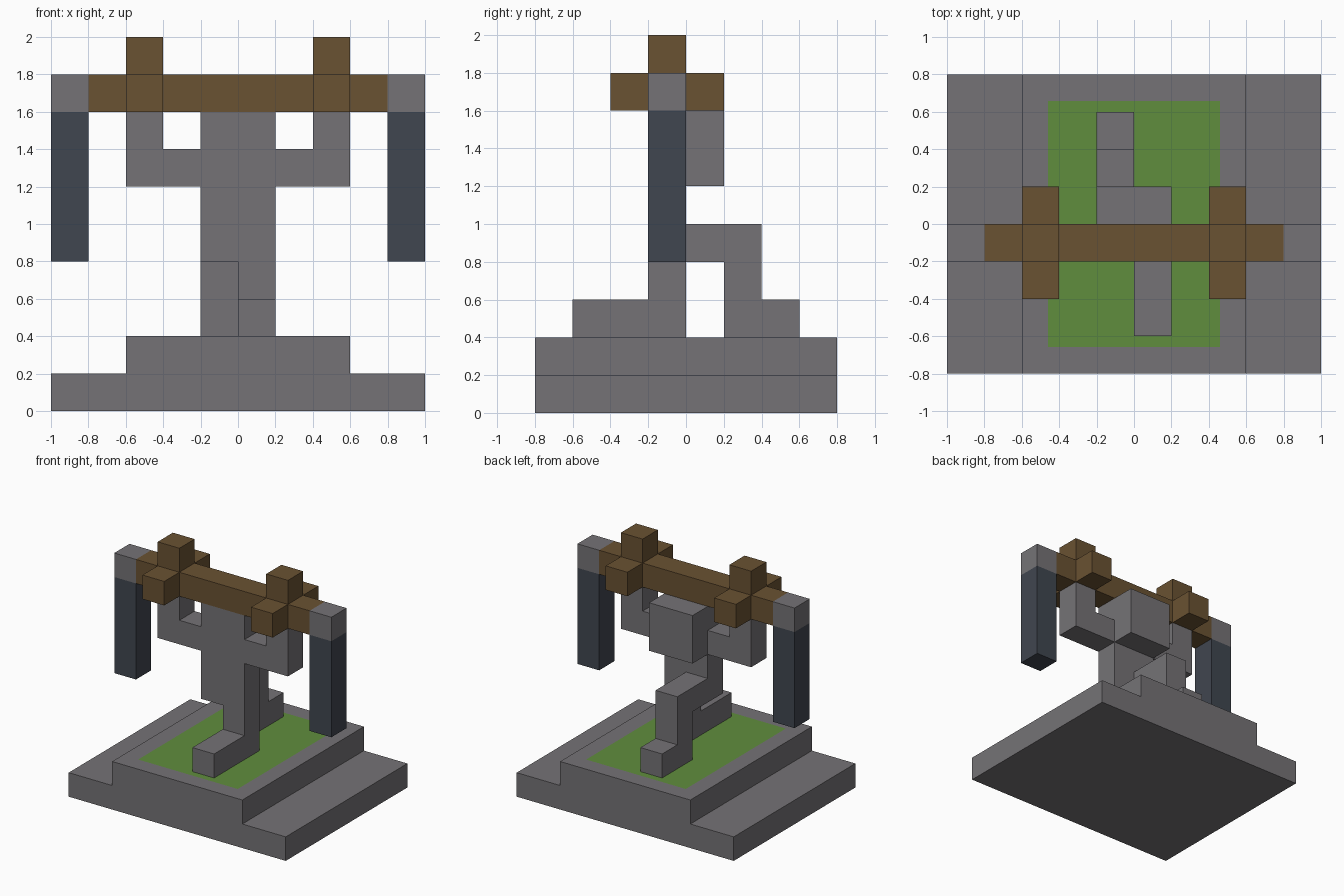
import bpy
import bmesh

U = 0.2  # size of one block; all parts below are measured in blocks

default = bpy.data.objects.get("Cube")
if default:
    bpy.data.objects.remove(default, do_unlink=True)


def make_material(name, rgb):
    mat = bpy.data.materials.new(name)
    mat.use_nodes = True
    colour = (*rgb, 1.0)
    mat.diffuse_color = colour
    mat.node_tree.nodes["Principled BSDF"].inputs["Base Color"].default_value = colour
    return mat


STONE = make_material("stone grey", (0.178, 0.171, 0.181))
WOOD = make_material("wood brown", (0.144, 0.084, 0.032))
GRASS = make_material("grass green", (0.117, 0.27, 0.048))
IRON = make_material("dark iron", (0.051, 0.061, 0.08))


def finish(name, bm, *materials):
    bmesh.ops.recalc_face_normals(bm, faces=bm.faces)
    mesh = bpy.data.meshes.new(name)
    bm.to_mesh(mesh)
    bm.free()
    for mat in materials:
        mesh.materials.append(mat)
    obj = bpy.data.objects.new(name, mesh)
    bpy.context.collection.objects.link(obj)
    return obj


def extruded(points, axis, start, end):
    """Extrude an outline along x (outline in y, z) or y (outline in x, z)."""
    bm = bmesh.new()
    if axis == "x":
        verts = [bm.verts.new((start * U, a * U, b * U)) for a, b in points]
        shift = ((end - start) * U, 0, 0)
    else:
        verts = [bm.verts.new((a * U, start * U, b * U)) for a, b in points]
        shift = (0, (end - start) * U, 0)
    face = bm.faces.new(verts)
    result = bmesh.ops.extrude_face_region(bm, geom=[face], use_keep_orig=True)
    moved = [g for g in result["geom"] if isinstance(g, bmesh.types.BMVert)]
    bmesh.ops.translate(bm, verts=moved, vec=shift)
    return bm


def mirrored(half):
    return half + [(-x, z) for x, z in reversed(half)]


def block(name, x, y, z, mat):
    outline = [(x[0], z[0]), (x[1], z[0]), (x[1], z[1]), (x[0], z[1])]
    return finish(name, extruded(outline, "y", *y), mat)


# Stepped plinth with an inset lawn on top
bm = extruded(mirrored([(5, 0), (5, 1), (3, 1), (3, 2)]), "y", -4, 4)
bmesh.ops.recalc_face_normals(bm, faces=bm.faces)
top = max(bm.faces, key=lambda f: f.calc_center_median().z)
bmesh.ops.inset_region(bm, faces=[top], thickness=U)
top.material_index = 1
finish("plinth", bm, STONE, GRASS)

# Torso, head front and raised arms in one outline
body = mirrored([(1, 4), (1, 6), (3, 6), (3, 8), (2, 8), (2, 7), (1, 7), (1, 8)])
finish("torso_and_arms", extruded(body, "y", -1, 0), STONE)
block("head_back", (-1, 1), (0, 1), (6, 8), STONE)

# Striding legs
front_leg = [(-3, 2), (0, 2), (0, 4), (-1, 4), (-1, 3), (-3, 3)]
finish("front_leg", extruded(front_leg, "x", 0, 1), STONE)
back_leg = [(1, 2), (3, 2), (3, 3), (2, 3), (2, 5), (0, 5), (0, 4), (1, 4)]
finish("back_leg", extruded(back_leg, "x", -1, 0), STONE)

# Carried beam with knobs, end caps and hanging weights
block("beam", (-4, 4), (-1, 0), (8, 9), WOOD)
for side, s in (("left", 1), ("right", -1)):
    knob = sorted((2 * s, 3 * s))
    tip = sorted((4 * s, 5 * s))
    block(side + "_front_knob", knob, (-2, -1), (8, 9), WOOD)
    block(side + "_back_knob", knob, (0, 1), (8, 9), WOOD)
    block(side + "_top_knob", knob, (-1, 0), (9, 10), WOOD)
    block(side + "_end_cap", tip, (-1, 0), (8, 9), STONE)
    block(side + "_hanging_weight", tip, (-1, 0), (4, 8), IRON)
